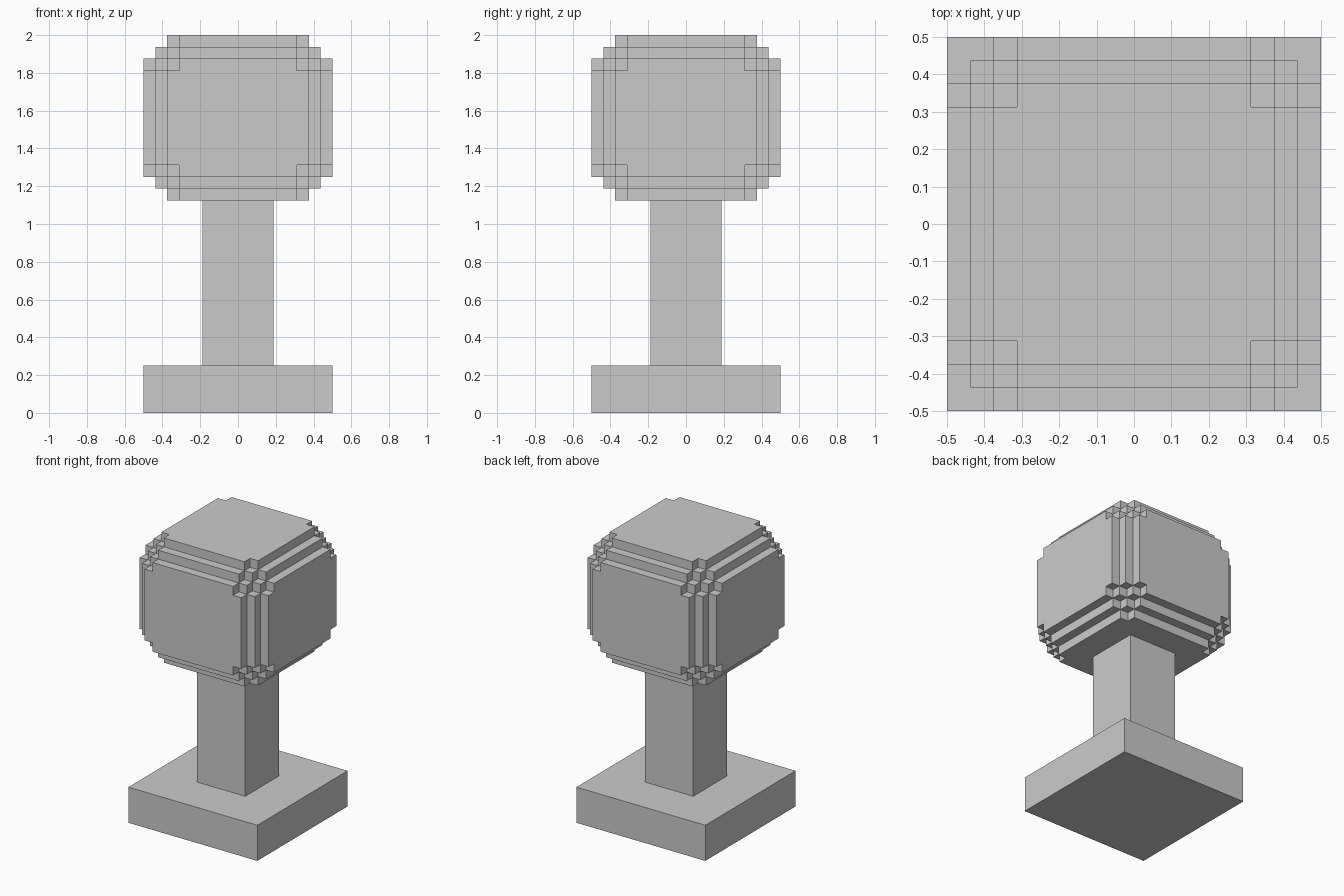
import bpy, bmesh, math
from itertools import product

if "Cube" in bpy.data.objects:
    bpy.data.objects.remove(bpy.data.objects["Cube"])

U = 1 / 16  # model grid unit


def link(name, bm):
    mesh = bpy.data.meshes.new(name)
    bm.to_mesh(mesh)
    bm.free()
    obj = bpy.data.objects.new(name, mesh)
    bpy.context.collection.objects.link(obj)
    return obj


def block(name, width, z0, z1):
    bm = bmesh.new()
    bmesh.ops.create_cube(bm, size=1)
    for v in bm.verts:
        v.co = (v.co.x * width, v.co.y * width, z0 + (v.co.z + 0.5) * (z1 - z0))
    return link(name, bm)


def levels(center, half):
    # Cell borders along one axis: three thin steps, wide core, three thin steps
    return ([center - half + i * U for i in range(4)]
            + [center + half - i * U for i in range(3, -1, -1)])


# Step depths (sorted) of the outermost cells at edges and corners
STEPS = [(0, 2, 3), (1, 1, 3), (1, 2, 2)]


def solid(cell):
    if min(cell) < 0 or max(cell) > 6:
        return False
    depth = sorted(min(i, 6 - i) for i in cell)
    return any(all(d >= s for d, s in zip(depth, step)) for step in STEPS)


def stepped_head(name, half_xy, z0, z1):
    axes = [levels(0, half_xy), levels(0, half_xy),
            levels((z0 + z1) / 2, (z1 - z0) / 2)]
    bm = bmesh.new()
    corners = {}

    def vert(p):
        if p not in corners:
            corners[p] = bm.verts.new([axes[k][p[k]] for k in range(3)])
        return corners[p]

    # Keep only faces between solid cells and empty ones
    for cell in product(range(7), repeat=3):
        if not solid(cell):
            continue
        for k, side in product(range(3), (0, 1)):
            near = list(cell)
            near[k] += 2 * side - 1
            if solid(near):
                continue
            loop = []
            for s, t in ((0, 0), (1, 0), (1, 1), (0, 1)):
                p = list(cell)
                p[k] += side
                p[(k + 1) % 3] += s
                p[(k + 2) % 3] += t
                loop.append(vert(tuple(p)))
            bm.faces.new(loop if side else loop[::-1])
    # Merge flat areas into single faces
    bmesh.ops.dissolve_limit(bm, angle_limit=math.radians(1),
                             verts=bm.verts, edges=bm.edges)
    return link(name, bm)


# Base plate, post and stepped round head
block("base", 16 * U, 0, 4 * U)
block("post", 6 * U, 4 * U, 18 * U)
stepped_head("head", 8 * U, 18 * U, 32 * U)
